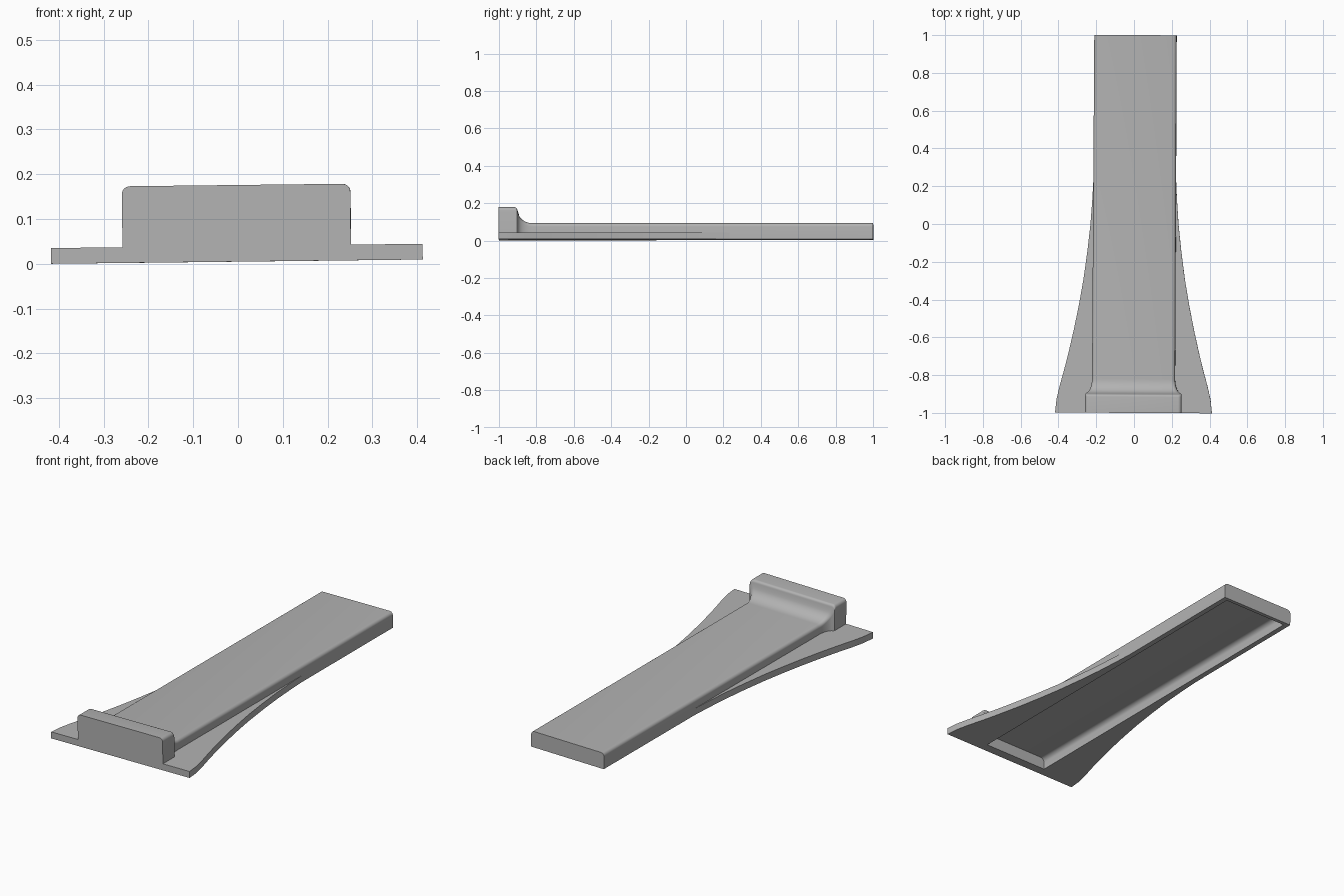
import bpy, bmesh, math
from mathutils import Matrix

if "Cube" in bpy.data.objects:
    bpy.data.objects.remove(bpy.data.objects["Cube"], do_unlink=True)

grey = bpy.data.materials.new("plain grey")
grey.use_nodes = True
grey.diffuse_color = (0.45, 0.45, 0.45, 1)
grey.node_tree.nodes["Principled BSDF"].inputs["Base Color"].default_value = grey.diffuse_color

# The whole part sits with a very slight roll and yaw
POSE = (Matrix.Translation((0.003, 0, 0.005))
        @ Matrix.Rotation(-0.0055, 4, 'Z') @ Matrix.Rotation(-0.0115, 4, 'Y'))


def finish(bm, name):
    bmesh.ops.recalc_face_normals(bm, faces=bm.faces)
    mesh = bpy.data.meshes.new(name)
    bm.to_mesh(mesh)
    bm.free()
    obj = bpy.data.objects.new(name, mesh)
    bpy.context.collection.objects.link(obj)
    mesh.materials.append(grey)
    obj.matrix_world = POSE
    return obj


def smooth(obj):
    bpy.ops.object.select_all(action='DESELECT')
    obj.select_set(True)
    bpy.context.view_layer.objects.active = obj
    bpy.ops.object.shade_smooth_by_angle(angle=math.radians(35))


def section(w, h, r, base=0.0, steps=6):
    """Box section with rounded top corners, as (x, z) points."""
    arc = [(w - r + r * math.cos(a), h - r + r * math.sin(a))
           for a in (i * math.pi / 2 / steps for i in range(steps + 1))]
    right = [(w, base)] + arc
    return right + [(-x, z) for x, z in reversed(right)]


def loft(stations, name, r, base=0.0):
    bm = bmesh.new()
    rings = [[bm.verts.new((x, y, z)) for x, z in section(w, h, r, base)]
             for y, w, h in stations]
    n = len(rings[0])
    for a, b in zip(rings, rings[1:]):
        for i in range(n):
            j = (i + 1) % n
            bm.faces.new((a[i], a[j], b[j], b[i]))
    bm.faces.new(rings[0])
    bm.faces.new(rings[-1])
    return finish(bm, name)


# Long body: raised end block, rounded shoulder, concave fillet, flat bar
BAR_W, BAR_H, BLOCK_W, BLOCK_H = 0.22, 0.086, 0.255, 0.171
stations = [(-1, BLOCK_W, BLOCK_H)]
for i in range(6):
    a = i / 5 * math.pi / 2
    stations.append((-0.915 + 0.014 * math.sin(a), BLOCK_W, BLOCK_H - 0.014 * (1 - math.cos(a))))
for i in range(1, 11):
    a = i / 10 * math.pi / 2
    drop = 1 - math.sin(a)
    stations.append((-0.82 - 0.077 * math.cos(a),
                     BAR_W + (BLOCK_W - BAR_W) * drop,
                     BAR_H + (BLOCK_H - 0.02 - BAR_H) * drop))
stations.append((1, BAR_W - 0.002, BAR_H))
body = loft(stations, "body", 0.018)

# Hollow underside
cutter = loft([(-0.95, 0.19, 0.062), (0.98, 0.19, 0.062)], "underside_cutter", 0.025, -0.05)
cutter.hide_render = True
cutter.hide_viewport = True
cut = body.modifiers.new("hollow", 'BOOLEAN')
cut.operation = 'DIFFERENCE'
cut.object = cutter
cut.solver = 'EXACT'
bpy.context.view_layer.update()
mesh = bpy.data.meshes.new_from_object(body.evaluated_get(bpy.context.evaluated_depsgraph_get()))
body.modifiers.clear()
body.data = mesh
bpy.data.objects.remove(cutter, do_unlink=True)
smooth(body)

# Thin flared flanges on both sides
edge = [(0.415, -1), (0.408, -0.93), (0.392, -0.86), (0.37, -0.78), (0.345, -0.68),
        (0.318, -0.56), (0.292, -0.43), (0.268, -0.29), (0.248, -0.14),
        (0.233, 0), (0.224, 0.13), (0.218, 0.25)]
for name, side in (("left_flange", 1), ("right_flange", -1)):
    bm = bmesh.new()
    outline = edge + [(0.205, 0.25), (0.205, -1)]
    face = bm.faces.new([bm.verts.new((side * x, y, 0)) for x, y in outline])
    top = bmesh.ops.extrude_face_region(bm, geom=[face])
    bmesh.ops.translate(bm, vec=(0, 0, 0.035),
                        verts=[v for v in top["geom"] if isinstance(v, bmesh.types.BMVert)])
    smooth(finish(bm, name))
